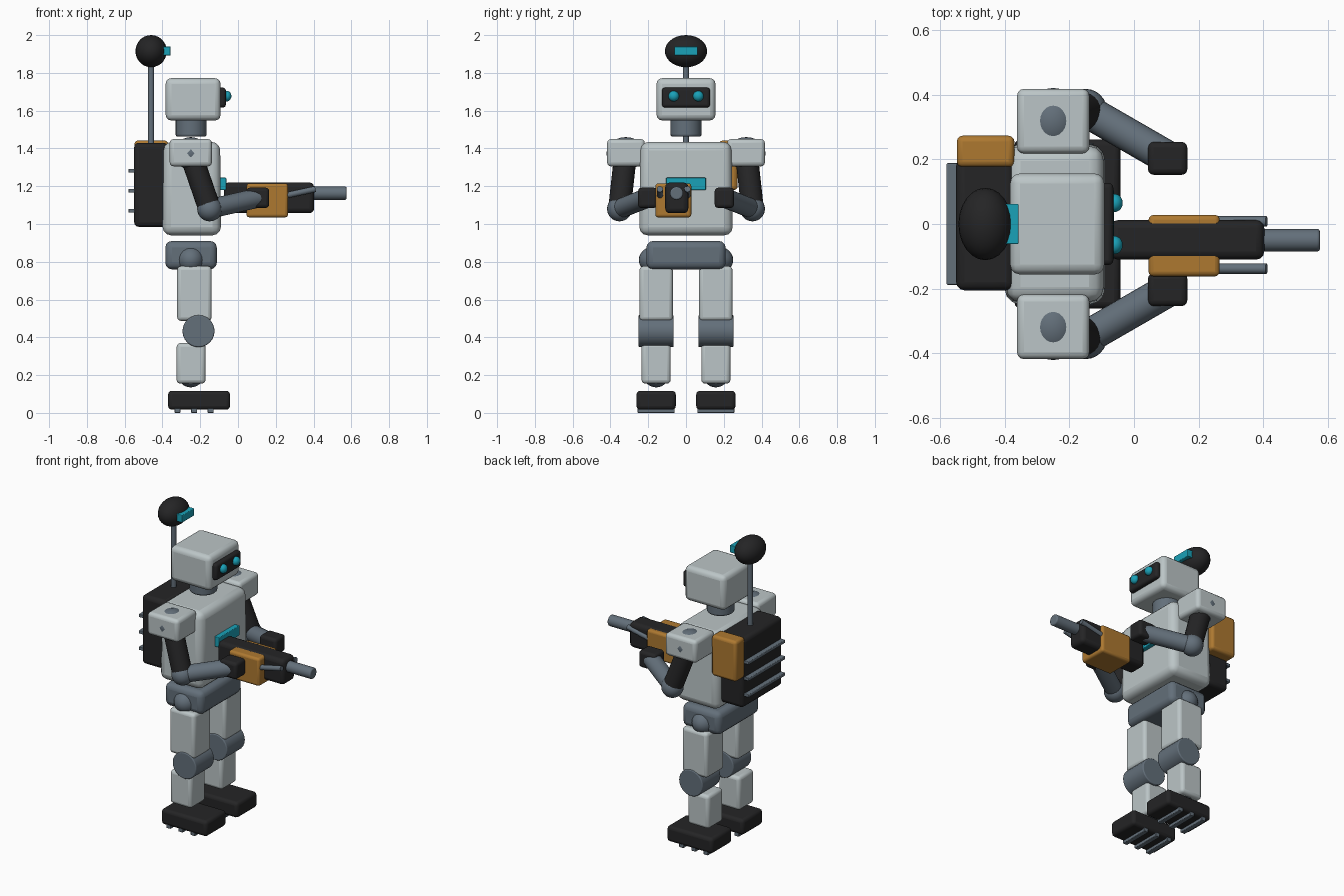
import bpy, bmesh, math
from mathutils import Vector

if "Cube" in bpy.data.objects:
    bpy.data.objects.remove(bpy.data.objects["Cube"])


def material(name, rgb):
    m = bpy.data.materials.new(name)
    m.diffuse_color = (*rgb, 1.0)
    m.use_nodes = True
    m.node_tree.nodes["Principled BSDF"].inputs["Base Color"].default_value = m.diffuse_color
    return m


SHELL = material("pale grey shell", (0.50, 0.56, 0.57))
METAL = material("slate metal", (0.125, 0.16, 0.195))
BLACK = material("charcoal", (0.018, 0.018, 0.019))
OCHRE = material("ochre", (0.42, 0.19, 0.03))
CYAN = material("cyan glow", (0.01, 0.36, 0.48))


def finish(name, bm, mat, loc=(0, 0, 0), bevel=0.0):
    me = bpy.data.meshes.new(name)
    bm.to_mesh(me)
    bm.free()
    me.materials.append(mat)
    ob = bpy.data.objects.new(name, me)
    ob.location = loc
    bpy.context.collection.objects.link(ob)
    bpy.ops.object.select_all(action='DESELECT')
    ob.select_set(True)
    bpy.context.view_layer.objects.active = ob
    if bevel:
        b = ob.modifiers.new("Rounded edges", 'BEVEL')
        b.width, b.segments, b.limit_method = bevel, 3, 'ANGLE'
        b.angle_limit = math.radians(40)
    bpy.ops.object.shade_smooth_by_angle(angle=math.radians(40))
    return ob


def box(name, xs, ys, zs, mat, bevel=0.02, taper=1.0):
    """Rounded box from x, y and z ranges."""
    mid = Vector([(r[0] + r[1]) / 2 for r in (xs, ys, zs)])
    bm = bmesh.new()
    bmesh.ops.create_cube(bm, size=1)
    for v in bm.verts:
        k = taper if v.co.z > 0 else 1.0
        v.co.x *= abs(xs[1] - xs[0]) * k
        v.co.y *= abs(ys[1] - ys[0]) * k
        v.co.z *= abs(zs[1] - zs[0])
    return finish(name, bm, mat, mid, bevel)


def ball(name, loc, radii, mat):
    bm = bmesh.new()
    bmesh.ops.create_uvsphere(bm, u_segments=24, v_segments=14, radius=1)
    bmesh.ops.scale(bm, vec=radii, verts=bm.verts)
    return finish(name, bm, mat, loc)


def rod(name, a, b, r, mat, bevel=0.0, sides=24):
    """Cylinder between two points."""
    a, b = Vector(a), Vector(b)
    d = b - a
    bm = bmesh.new()
    bmesh.ops.create_cone(bm, cap_ends=True, segments=sides, radius1=r, radius2=r, depth=d.length)
    ob = finish(name, bm, mat, (a + b) / 2, bevel)
    ob.rotation_mode = 'QUATERNION'
    ob.rotation_quaternion = d.to_track_quat('Z', 'Y')
    return ob


def around(c, h):
    return (c - h, c + h)


# Torso, pelvis, neck and head
box("torso", (-0.40, -0.09), (-0.248, 0.248), (0.94, 1.435), SHELL, 0.045, 0.97)
box("chest_panel", (-0.11, -0.062), (-0.105, 0.105), (1.18, 1.245), CYAN, 0.004)
box("pelvis", (-0.385, -0.112), (-0.21, 0.21), (0.76, 0.91), METAL, 0.035)
rod("neck", (-0.248, 0, 1.462), (-0.248, 0, 1.57), 0.082, METAL, 0.012)
box("head", (-0.383, -0.092), (-0.156, 0.156), (1.548, 1.772), SHELL, 0.03)
box("visor", (-0.12, -0.064), (-0.127, 0.127), (1.617, 1.722), BLACK, 0.015)

# Backpack with rear bars, side pouch and sensor mast
box("backpack", (-0.55, -0.37), (-0.205, 0.205), (0.985, 1.43), BLACK, 0.025)
box("side_pouch", (-0.548, -0.37), (0.176, 0.273), (1.18, 1.442), OCHRE, 0.018)
for z in (1.07, 1.176, 1.282):
    box("backpack_bar", (-0.58, -0.54), (-0.188, 0.188), around(z, 0.01), METAL, 0.004)
rod("mast", (-0.46, 0, 1.41), (-0.46, 0, 1.86), 0.016, METAL, sides=16)
ball("sensor_pod", (-0.46, 0, 1.915), (0.083, 0.112, 0.085), BLACK)
box("sensor_lens", (-0.40, -0.357), (-0.062, 0.062), (1.892, 1.94), CYAN, 0.004)

for s, side in ((-1, "right"), (1, "left")):
    # Eye
    ball(side + "_eye", (-0.06, s * 0.065, 1.677), (0.025, 0.028, 0.028), CYAN)

    # Arm
    elbow = (-0.15, s * 0.352, 1.08)
    box(side + "_shoulder", (-0.362, -0.138), around(s * 0.318, 0.1), (1.305, 1.45), SHELL, 0.022)
    ball(side + "_shoulder_joint", (-0.25, s * 0.319, 1.374), (0.088, 0.102, 0.086), METAL)
    rod(side + "_upper_arm", (-0.25, s * 0.32, 1.37), elbow, 0.06, BLACK)
    ball(side + "_elbow", elbow, (0.066, 0.066, 0.066), METAL)
    rod(side + "_forearm", elbow, (0.105, s * 0.205, 1.138), 0.052, METAL)
    box(side + "_hand", (0.043, 0.165), around(s * 0.203, 0.051), (1.085, 1.192), BLACK, 0.018)

    # Leg
    y = s * 0.158
    ball(side + "_hip", (-0.25, y, 0.81), (0.075, 0.092, 0.075), METAL)
    box(side + "_thigh", (-0.322, -0.14), around(y, 0.088), (0.487, 0.777), SHELL, 0.02)
    rod(side + "_knee", (-0.209, y - 0.093, 0.433), (-0.209, y + 0.093, 0.433), 0.085, METAL, 0.006)
    box(side + "_shin", (-0.325, -0.172), around(y, 0.077), (0.155, 0.37), SHELL, 0.02)
    ball(side + "_ankle", (-0.25, y, 0.205), (0.07, 0.07, 0.07), METAL)
    box(side + "_foot", (-0.37, -0.042), around(y, 0.104), (0.017, 0.117), BLACK, 0.02)
    for x in (-0.32, -0.232, -0.145):
        box(side + "_tread", around(x, 0.016), around(y, 0.098), (0, 0.03), METAL, 0.004)

    # Rod along each side of the tool
    ty = -0.065 + s * 0.073
    rod(side + "_tool_rod", (0.18, ty, 1.135), (0.41, ty, 1.185), 0.016, METAL, sides=16)

# Handheld tool
box("tool_body", (-0.075, 0.403), (-0.11, 0.012), (1.057, 1.22), BLACK, 0.025)
box("tool_casing", (0.045, 0.265), (-0.162, 0.028), (1.035, 1.215), OCHRE, 0.015)
rod("tool_barrel", (0.38, -0.05, 1.163), (0.575, -0.05, 1.163), 0.035, METAL, 0.008)
